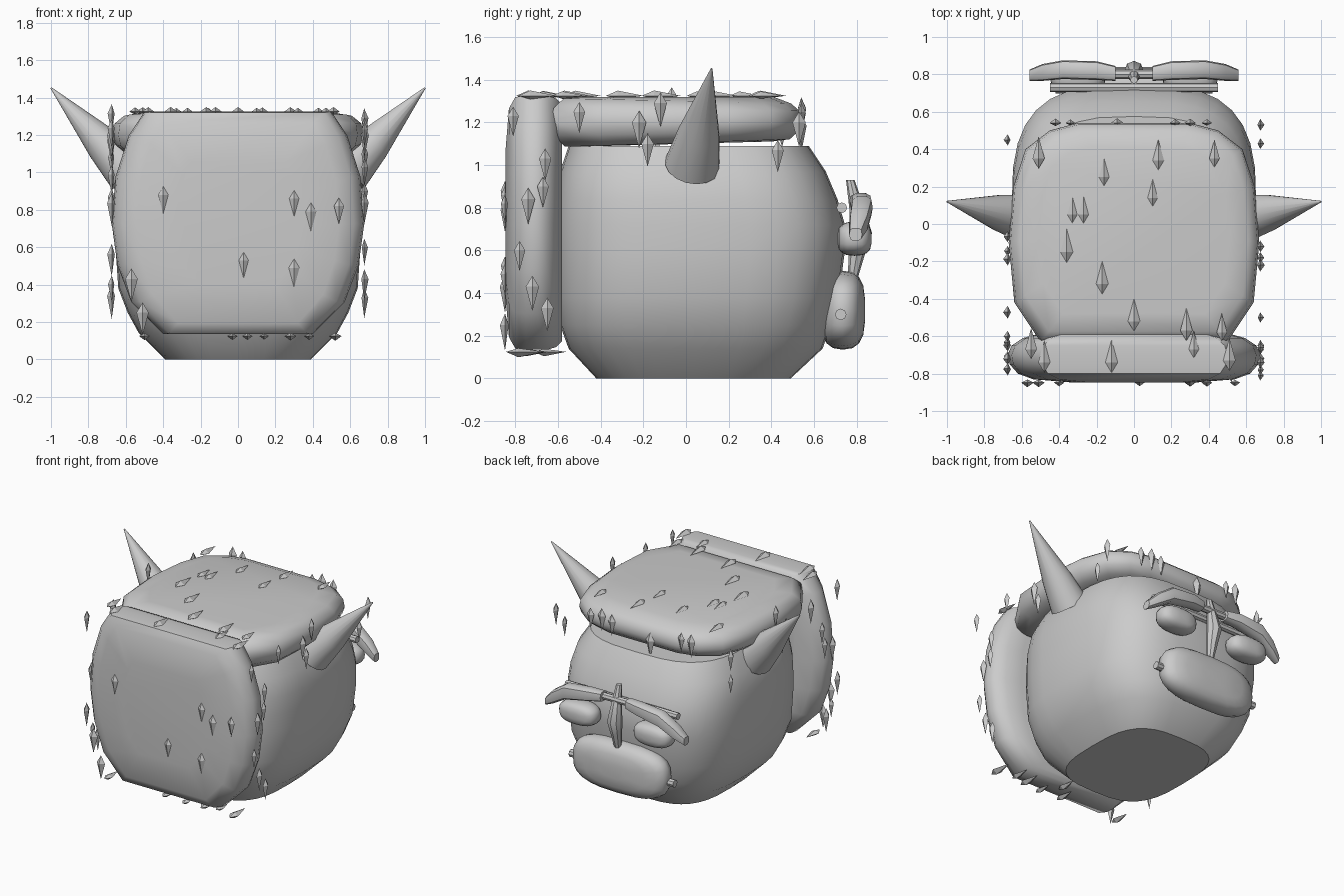
import bpy, math, random
from mathutils import Vector, Matrix

if "Cube" in bpy.data.objects:
    bpy.data.objects.remove(bpy.data.objects["Cube"])

random.seed(4)


def finish(name, verts, faces, angle=40):
    me = bpy.data.meshes.new(name)
    me.from_pydata([tuple(v) for v in verts], [], faces)
    me.update()
    ob = bpy.data.objects.new(name, me)
    bpy.context.collection.objects.link(ob)
    bpy.ops.object.select_all(action='DESELECT')
    ob.select_set(True)
    bpy.context.view_layer.objects.active = ob
    bpy.ops.object.mode_set(mode='EDIT')
    bpy.ops.mesh.select_all(action='SELECT')
    bpy.ops.mesh.normals_make_consistent(inside=False)
    bpy.ops.object.mode_set(mode='OBJECT')
    if angle:
        bpy.ops.object.shade_smooth_by_angle(angle=math.radians(angle))
    return ob


def loft(name, rings, angle=40):
    n = len(rings[0])
    faces = [list(range(n)), [(len(rings) - 1) * n + i for i in range(n)]]
    for r in range(len(rings) - 1):
        for i in range(n):
            j = (i + 1) % n
            faces.append([r * n + i, r * n + j, (r + 1) * n + j, (r + 1) * n + i])
    return finish(name, [v for ring in rings for v in ring], faces, angle)


def oval(hx, hy, p, n=32):
    out = []
    for i in range(n):
        c, s = math.cos(2 * math.pi * i / n), math.sin(2 * math.pi * i / n)
        out.append((hx * math.copysign(abs(c) ** (2 / p), c),
                    hy * math.copysign(abs(s) ** (2 / p), s)))
    return out


def mirrored(half):
    return half + [(-x, v) for x, v in reversed(half)]


# head: stacked rounded rings with a flat base
head = []
for z, hx, y0, y1 in [(0, .39, -.42, .49), (.14, .53, -.55, .64), (.25, .59, -.59, .68),
                      (.38, .64, -.61, .715), (.6, .655, -.62, .745), (.72, .655, -.62, .745),
                      (.84, .65, -.61, .71), (.97, .62, -.59, .655), (1.09, .55, -.55, .575)]:
    head.append([(x, y + (y0 + y1) / 2, z) for x, y in oval(hx, (y1 - y0) / 2, 3.1)])
loft("head", head)

# hair slab at the rear of the head
outline = mirrored([(.5, .6), (.585, .47), (.655, .25), (.675, 0), (.645, -.22),
                    (.57, -.42), (.4, -.59)])
loft("hair_panel", [[(x * sx, y, .725 + z * sz) for x, z in outline]
                    for y, sx, sz in [(-.847, .5, .55), (-.83, .8, .9), (-.8, .92, .99),
                                      (-.75, .985, 1), (-.7, 1, 1), (-.65, .97, 1),
                                      (-.61, .88, .98), (-.58, .72, .93)]], 50)

# hair slab on top of the head
outline = mirrored([(.3, .54), (.45, .5), (.58, .4), (.645, .2), (.67, -.1),
                    (.64, -.42), (.5, -.63)])
loft("hair_cap", [[(x * s, y * s, z + dz * y) for x, y in outline]
                  for z, s, dz in [(1.1, .75, .02), (1.105, .9, .03), (1.15, .98, .02), (1.2, 1, 0),
                                   (1.26, .985, -.01), (1.3, .91, -.02), (1.32, .76, 0)]], 50)


def tapered(name, pts, n=16):
    """Round shape along a straight axis: list of (point, radius)."""
    axis = (Vector(pts[-1][0]) - Vector(pts[0][0])).normalized()
    rot = axis.to_track_quat('Z', 'Y')
    return loft(name, [[Vector(p) + rot @ Vector((r * math.cos(2 * math.pi * i / n),
                r * math.sin(2 * math.pi * i / n), 0)) for i in range(n)] for p, r in pts], 40)


def pillow(name, c, h, p):
    rings = []
    for k in range(9):
        t = -math.pi / 2 * .93 + k * math.pi * .93 / 8
        s = abs(math.cos(t)) ** .6
        y = math.copysign(abs(math.sin(t)) ** .8, t) if k != 4 else 0
        rings.append([(c[0] + x * s, c[1] + y * h[1], c[2] + z * s)
                      for x, z in oval(h[0], h[2], p, 24)])
    return loft(name, rings, 60)


for side, s in (("left", -1), ("right", 1)):
    # horns
    tapered("horn_" + side, [((s * .58, .03, 1.0), .13), ((s * .72, .06, 1.15), .098),
                             ((s * 1.0, .12, 1.452), .004)])
    # eyes
    pillow("eye_" + side, (s * .3, .79, .655), (.15, .08, .08), 2.6)
    # brows
    rings = []
    for x, y, z, d, h in [(.1, .805, .83, .04, .035), (.2, .82, .825, .05, .045),
                          (.38, .825, .8, .05, .055), (.49, .81, .73, .045, .05),
                          (.56, .795, .675, .03, .03)]:
        rings.append([(s * x, y + a, z + b) for a, b in oval(d, h, 3, 10)])
    loft("brow_" + side, rings, 35)

# mouth
pillow("mouth", (0, .735, .32), (.38, .105, .185), 2.9)

# cross pins and nose
tapered("mouth_pin", [((-.42, .725, .3), .027), ((.42, .725, .3), .027)], 8)
tapered("brow_pin", [((-.45, .73, .8), .025), ((.45, .73, .8), .025)], 8)
tapered("brow_bridge", [((-.12, .8, .83), .025), ((.12, .8, .83), .025)], 8)
tapered("nose", [((0, .775, .43), .018), ((0, .8, .58), .038), ((0, .82, .68), .052),
                 ((0, .8, .8), .035), ((0, .77, .93), .02)], 8)


# hair tufts: small kites lying on the hair surface
verts, faces = [], []


def tuft(pos, normal, point):
    n, t = Vector(normal).normalized(), Vector(point).normalized()
    w = n.cross(t)
    k = random.uniform(.85, 1.15)
    b = len(verts)
    p = Vector(pos)
    for along, across, out in [(-.05, 0, 0), (0, -.03, 0), (0, .03, 0), (.11, 0, 0), (0, 0, .022), (0, 0, -.015)]:
        verts.append(p + (t * along + w * across + n * out) * k)
    for f in [(0, 1, 4), (1, 3, 4), (3, 2, 4), (2, 0, 4), (1, 0, 5), (3, 1, 5), (2, 3, 5), (0, 2, 5)]:
        faces.append([b + i for i in f])


for x, z in [(-.4, .88), (.3, .86), (.39, .79), (.54, .82), (.03, .53), (.3, .49), (-.57, .43), (-.51, .25)]:
    tuft((x, -.848, z), (0, -1, 0), (0, 0, -1))
for x, y in [(-.51, .35), (-.16, .25), (.13, .34), (.43, .35), (.1, .14), (-.33, .05), (-.27, .05),
             (-.36, -.15), (-.17, -.32), (0, -.52), (.28, -.57), (.32, -.67), (.47, -.58),
             (-.55, -.67), (-.48, -.74), (-.12, -.74), (.51, -.73)]:
    tuft((x, y, 1.325), (0, 0, 1), (0, 1, 0))
for y, z in [(-.81, 1.23), (-.5, 1.25), (-.22, 1.2), (-.12, 1.29), (-.18, 1.1), (.43, 1.07), (.53, 1.2),
             (-.66, 1.03), (-.67, .9), (-.74, .84), (-.78, .6), (-.72, .43), (-.65, .33)]:
    tuft((.675, y, z), (1, 0, 0), (0, 0, -1))
    tuft((-.675, min(.45, y + random.uniform(0, .06)), z + random.uniform(-.06, .04)),
         (-1, 0, 0), (0, 0, -1))
for x in (-.42, -.34, -.09, .22, .3, .39):
    tuft((x, .54, random.uniform(1.15, 1.27)), (0, 1, 0), (0, 0, -1))
for x in (-.5, -.03, .05, .14, .28, .38, .52):
    tuft((x, random.uniform(-.8, -.66), .125), (0, 0, -1), (0, 1, 0))
finish("hair_tufts", verts, faces, 0)
